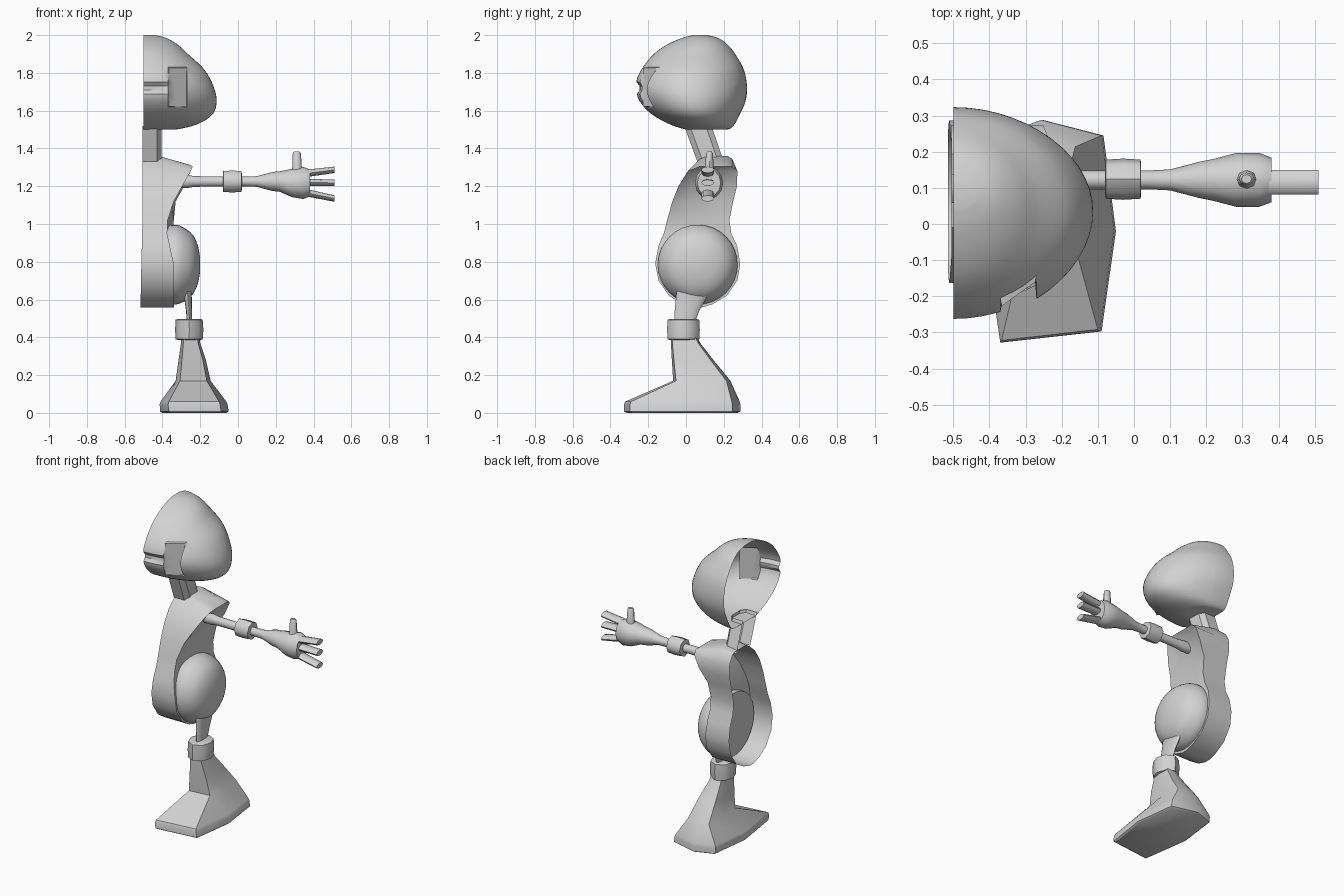
import bpy, bmesh, math
from mathutils import Vector

if "Cube" in bpy.data.objects:
    bpy.data.objects.remove(bpy.data.objects["Cube"])

grey = bpy.data.materials.new("plain_grey")
grey.diffuse_color = (0.65, 0.65, 0.65, 1)
grey.use_nodes = True
grey.node_tree.nodes["Principled BSDF"].inputs["Base Color"].default_value = grey.diffuse_color


def finish(name, bm, angle=35):
    bmesh.ops.recalc_face_normals(bm, faces=bm.faces)
    me = bpy.data.meshes.new(name)
    bm.to_mesh(me)
    bm.free()
    me.materials.append(grey)
    ob = bpy.data.objects.new(name, me)
    bpy.context.collection.objects.link(ob)
    bpy.ops.object.select_all(action='DESELECT')
    ob.select_set(True)
    bpy.context.view_layer.objects.active = ob
    bpy.ops.object.shade_smooth_by_angle(angle=math.radians(angle))
    return ob


def loft(rings, closed=True, cap_start=True, cap_end=True):
    """Bridge matching rings of points into a surface."""
    bm = bmesh.new()
    vs = [[bm.verts.new(p) for p in r] for r in rings]
    n = len(rings[0])
    for a, b in zip(vs, vs[1:]):
        for i in range(n if closed else n - 1):
            j = (i + 1) % n
            bm.faces.new((a[i], a[j], b[j], b[i]))
    if cap_start:
        bm.faces.new(vs[0])
    if cap_end:
        bm.faces.new(vs[-1])
    return bm


def smooth_rows(rows, steps):
    """Catmull-Rom interpolation of number rows."""
    out = []
    for i in range(len(rows) - 1):
        p = [rows[max(0, min(len(rows) - 1, i + k))] for k in (-1, 0, 1, 2)]
        for s in range(steps):
            t = s / steps
            out.append([0.5 * (2 * b + (c - a) * t + (2 * a - 5 * b + 4 * c - d) * t * t
                               + (3 * b - a - 3 * c + d) * t ** 3) for a, b, c, d in zip(*p)])
    return out + [list(rows[-1])]


def x_ring(x, y, z, ry, rz, n=12):
    """Ellipse around an axis along x."""
    return [(x, y + ry * math.cos(2 * math.pi * i / n), z + rz * math.sin(2 * math.pi * i / n))
            for i in range(n)]


def z_ring(z, x0, x1, y0, y1, n=12):
    """Ellipse around z filling the given bounds."""
    return [((x0 + x1) / 2 + (x1 - x0) / 2 * math.cos(2 * math.pi * i / n),
             (y0 + y1) / 2 + (y1 - y0) / 2 * math.sin(2 * math.pi * i / n), z) for i in range(n)]


# Head: open half shell; rows are z, width, front y, back y
rows = [(2.0, .06, .04, .11), (1.985, .12, -.02, .17), (1.95, .18, -.10, .22),
        (1.9, .235, -.17, .26), (1.82, .32, -.235, .305), (1.73, .37, -.27, .323),
        (1.65, .387, -.245, .315), (1.58, .365, -.18, .285), (1.53, .29, -.09, .258),
        (1.505, .20, -.02, .235), (1.5, .16, .01, .21)]
rings = []
for z, w, f, b in smooth_rows(rows, 4):
    rings.append([(-.5 + w * math.cos(a), (f + b) / 2 + (b - f) / 2 * math.sin(a), z)
                  for a in (math.pi * (i / 28 - .5) for i in range(29))])
bm = loft(rings, closed=False)
# Mouth groove across the front
for v in bm.verts:
    if v.co.y < 0 and v.co.x < -.35:
        fade = min(1, (-.35 - v.co.x) / .03)
        v.co.y += .03 * fade * math.exp(-((v.co.z - 1.72) / .022) ** 2)
# Square eye: cut out of the front and flattened onto a slanted plane
for co, no in (((-.37, 0, 0), (1, 0, 0)), ((-.27, 0, 0), (1, 0, 0)),
               ((0, 0, 1.62), (0, 0, 1)), ((0, 0, 1.83), (0, 0, 1))):
    bmesh.ops.bisect_plane(bm, geom=bm.verts[:] + bm.edges[:] + bm.faces[:],
                           plane_co=co, plane_no=no)
eye = []
for f in bm.faces:
    c = f.calc_center_median()
    if c.y < 0 and -.37 < c.x < -.27 and 1.62 < c.z < 1.83:
        eye.append(f)
bmesh.ops.inset_region(bm, faces=eye, thickness=.004, use_even_offset=True)
for v in {v for f in eye for v in f.verts}:
    v.co.y = -.23 + (v.co.x + .37) * .72
finish("head", bm)

# Neck: slanted half tube with few sides
rings = []
for z, f, b in ((1.52, -.01, .135), (1.33, .06, .20)):
    rings.append([(-.505, f, z), (-.43, f, z), (-.405, f + .03, z),
                  (-.405, b - .03, z), (-.43, b, z), (-.505, b, z)])
finish("neck", loft(rings, closed=False, cap_start=False, cap_end=False), 30)

# Torso: open half shell; rows are z, front y, back y, front rim x, back rim x, hollow, rim drop
rows = [(1.36, .10, .22, -.26, -.26, 0, .045), (1.345, .075, .245, -.24, -.24, 0, .04),
        (1.28, .01, .272, -.25, -.25, .03, 0), (1.2, -.04, .27, -.295, -.285, .03, 0),
        (1.12, -.072, .25, -.34, -.33, .01, 0), (1.02, -.1, .23, -.372, -.34, 0, 0),
        (.95, -.118, .24, -.375, -.345, 0, 0), (.88, -.147, .272, -.36, -.345, 0, 0),
        (.79, -.163, .287, -.34, -.34, 0, 0), (.7, -.145, .272, -.34, -.34, 0, 0),
        (.62, -.09, .215, -.34, -.34, 0, 0), (.575, -.02, .14, -.34, -.34, 0, 0),
        (.557, .04, .08, -.34, -.34, 0, 0)]
rings = []
for z, f, b, xf, xb, hol, drop in rows:
    k = max(0, min(1, (1.05 - z) / .4))
    x0 = -.505 - .01 * k
    d = (b - f) * .22
    rings.append([(x0, f, z - drop / 4), (-.42, f, z), (xf, f, z - drop),
                  (xf - hol, f + d, z - drop), (xb - hol, b - d, z - drop),
                  (xb, b, z - drop), (-.42, b, z), (x0, b, z - drop / 4)])
finish("torso", loft(rings, closed=False), 40)

# Hip dome on the outer side of the lower torso
dome = smooth_rows([(-.39, .205), (-.33, .211), (-.285, .195), (-.24, .158),
                    (-.212, .10), (-.2, .03)], 3)
finish("hip", loft([x_ring(x, .062, .785, r, r, 32) for x, r in dome]), 40)

# Arm: thin rod, forearm flaring into the palm; rows are x, half depth, half height
Y, Z = .122, 1.225
rows = [(-.36, .03, .03), (-.27, .03, .035), (-.23, .027, .028), (.04, .026, .026),
        (.10, .029, .028), (.18, .05, .05), (.22, .058, .054), (.285, .075, .075),
        (.345, .075, .085), (.38, .062, .072)]
finish("arm", loft([x_ring(x, Y, Z - (.008 if x > .25 else 0), ry, rz) for x, ry, rz in rows]), 45)

# Wrist cuff
rows = [(-.08, .045, .045), (-.078, .054, .055), (-.03, .057, .058),
        (.018, .054, .055), (.02, .045, .045)]
finish("arm_cuff", loft([x_ring(x, Y + .002, Z, ry, rz, 8) for x, ry, rz in rows]), 45)

# Three fingers spread vertically, and an upright thumb
for i, (za, zb) in enumerate(((1.265, 1.287), (1.22, 1.218), (1.17, 1.135))):
    finish("finger_%d" % (i + 1), loft([x_ring(.34, .115, za, .034, .02, 8),
                                        x_ring(.51, .115, zb, .034, .017, 8)]), 50)
finish("thumb", loft([z_ring(1.25, .27, .35, .09, .155, 8), z_ring(1.30, .288, .338, .1, .147, 8),
                      z_ring(1.375, .29, .333, .107, .142, 8),
                      z_ring(1.383, .297, .326, .112, .137, 8)]), 50)

# Upper leg, narrow from side to side
finish("upper_leg", loft([z_ring(.70, -.30, -.235, -.045, .16), z_ring(.62, -.287, -.245, -.052, .115),
                          z_ring(.54, -.275, -.243, -.06, .07), z_ring(.46, -.27, -.243, -.06, .04)]), 45)

# Ankle cuff
finish("leg_cuff", loft([z_ring(.385, -.315, -.20, -.085, .055, 8), z_ring(.39, -.33, -.187, -.098, .07, 8),
                         z_ring(.44, -.333, -.183, -.1, .073, 8), z_ring(.493, -.33, -.187, -.098, .07, 8),
                         z_ring(.498, -.315, -.20, -.085, .055, 8)]), 45)

# Lower leg and foot: one polygon outline scaled to the bounds at each height
outline = [(-.75, -1), (.78, -.9), (1, 0), (.81, .86), (-.12, 1), (-.82, .85), (-1, 0)]


def foot_ring(z, x0, x1, y0, y1):
    return [((x0 + x1) / 2 + u * (x1 - x0) / 2, (y0 + y1) / 2 + v * (y1 - y0) / 2, z)
            for u, v in outline]


rows = [(.40, -.30, -.205, -.08, .06), (.37, -.302, -.2, -.08, .075), (.28, -.315, -.17, -.075, .145),
        (.17, -.33, -.145, -.068, .235), (.06, -.41, -.062, -.322, .285),
        (.045, -.415, -.055, -.328, .288), (.008, -.412, -.05, -.328, .288), (0, -.40, -.06, -.315, .275)]
finish("foot", loft([foot_ring(*r) for r in rows]), 40)
